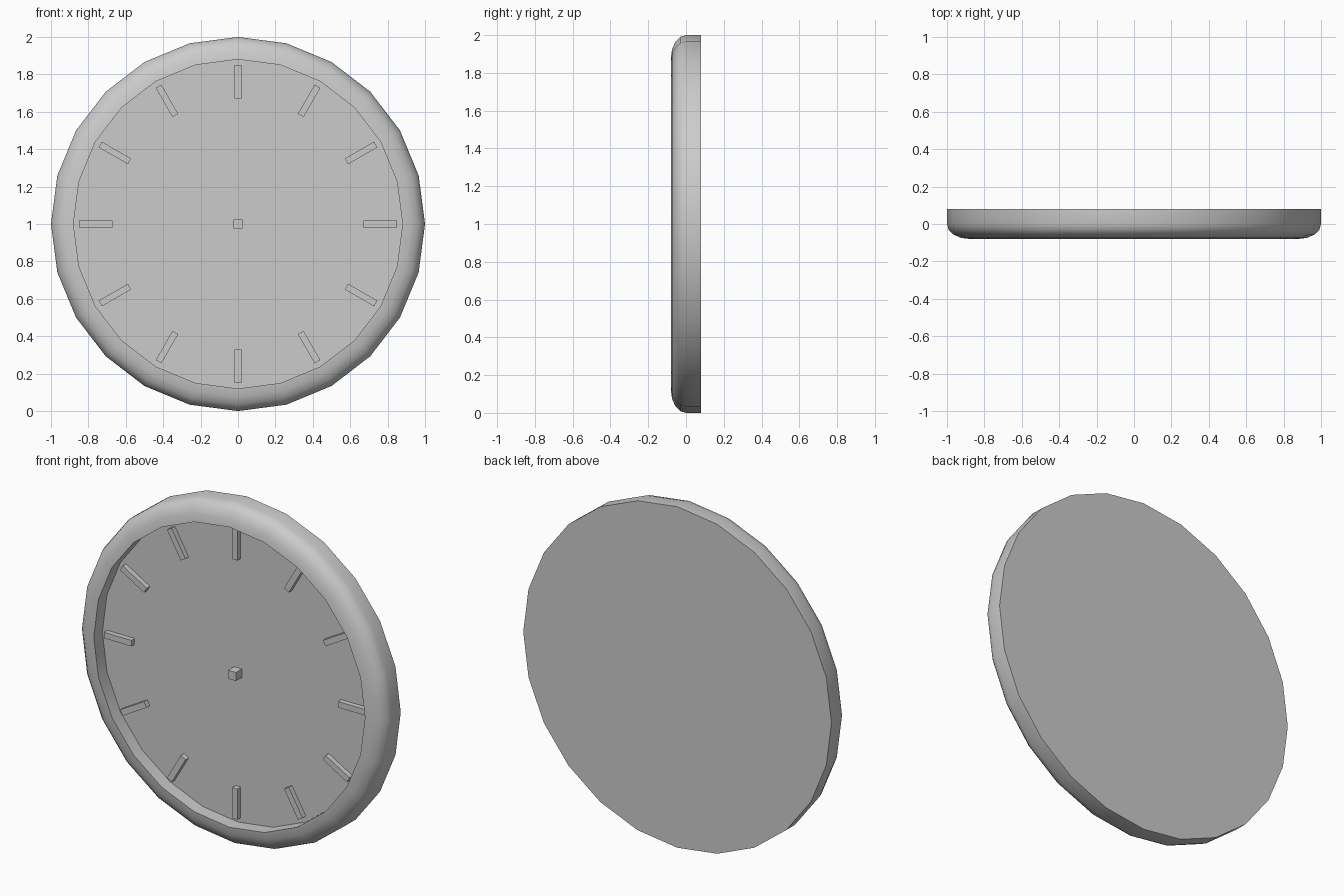
import bpy, bmesh, math
from mathutils import Matrix, Vector

if "Cube" in bpy.data.objects:
    bpy.data.objects.remove(bpy.data.objects["Cube"])

SIDES = 24
CENTRE = Vector((0, 0, 1))


def finish(name, bm, smooth=False):
    bmesh.ops.recalc_face_normals(bm, faces=bm.faces)
    mesh = bpy.data.meshes.new(name)
    bm.to_mesh(mesh)
    bm.free()
    ob = bpy.data.objects.new(name, mesh)
    bpy.context.collection.objects.link(ob)
    if smooth:
        bpy.ops.object.select_all(action='DESELECT')
        ob.select_set(True)
        bpy.context.view_layer.objects.active = ob
        bpy.ops.object.shade_smooth_by_angle(angle=math.radians(32))
    return ob


def lathe(name, profile):
    """Spin (radius, y) points around the y axis through CENTRE; cap the open ends."""
    bm = bmesh.new()
    rings = []
    for r, y in profile:
        rings.append([bm.verts.new(CENTRE + Vector((
            r * math.cos(2 * math.pi * i / SIDES), y,
            r * math.sin(2 * math.pi * i / SIDES)))) for i in range(SIDES)])
    for a, b in zip(rings, rings[1:]):
        for i in range(SIDES):
            j = (i + 1) % SIDES
            bm.faces.new((a[i], a[j], b[j], b[i]))
    bm.faces.new(rings[0])
    bm.faces.new(rings[-1])
    return finish(name, bm, True)


def box(name, size, offset, angle=0):
    """Box offset from the dial centre, then turned about the dial axis."""
    bm = bmesh.new()
    bmesh.ops.create_cube(bm, size=1, matrix=(
        Matrix.Translation(CENTRE) @ Matrix.Rotation(angle, 4, 'Y')
        @ Matrix.Translation(offset) @ Matrix.Diagonal((*size, 1))))
    return finish(name, bm)


# Case: flat back, straight side, rounded front rim, recessed dial
rim = [(0.88 + 0.12 * math.cos(t), -0.08 * math.sin(t))
       for t in (math.pi / 2 * k / 4 for k in range(5))]
lathe("clock_case", [(1, 0.08)] + rim + [(0.88, 0.0)])

# Hour markers
for h in range(12):
    box(f"hour_marker_{h + 1}", (0.035, 0.03, 0.18), (0, -0.015, 0.76),
        math.radians(30 * (h + 1)))

# Centre hub
box("centre_hub", (0.05, 0.055, 0.05), (0, -0.0275, 0))
